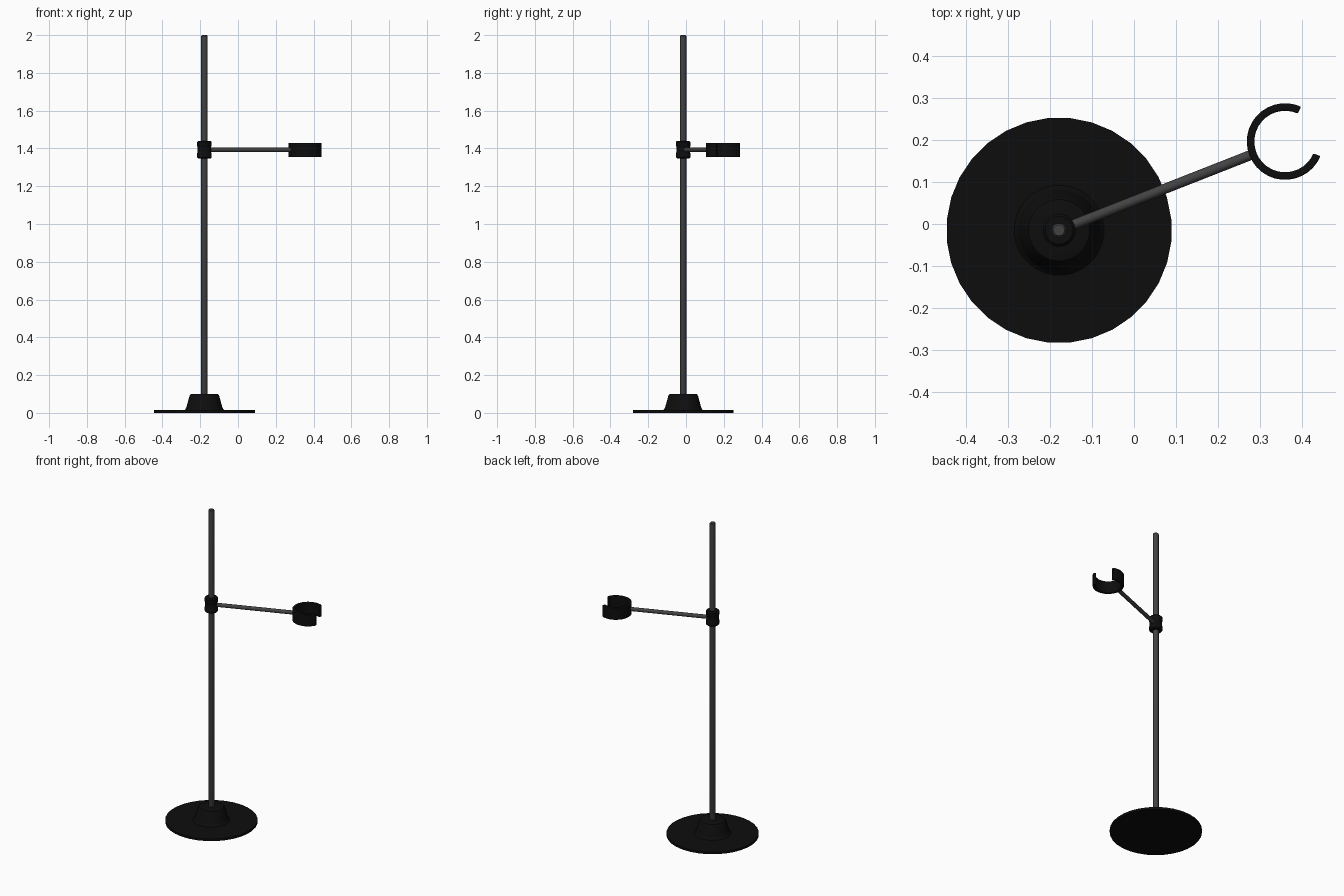
import bpy, bmesh, math
from mathutils import Vector

cube = bpy.data.objects.get("Cube")
if cube:
    bpy.data.objects.remove(cube, do_unlink=True)


def material(name, value):
    m = bpy.data.materials.new(name)
    m.use_nodes = True
    colour = (value, value, value, 1)
    m.diffuse_color = colour
    m.node_tree.nodes["Principled BSDF"].inputs["Base Color"].default_value = colour
    return m


black = material("matte black", 0.004)
grey = material("dark grey metal", 0.055)
AXIS = Vector((-0.178, -0.015, 0))
RING = Vector((0.359, 0.196, 0))
HEADING = math.atan2(RING.y - AXIS.y, RING.x - AXIS.x)


def finish(name, bm, mat, angle=35):
    bmesh.ops.recalc_face_normals(bm, faces=bm.faces)
    mesh = bpy.data.meshes.new(name)
    bm.to_mesh(mesh)
    bm.free()
    mesh.materials.append(mat)
    ob = bpy.data.objects.new(name, mesh)
    bpy.context.collection.objects.link(ob)
    bpy.ops.object.select_all(action='DESELECT')
    bpy.context.view_layer.objects.active = ob
    ob.select_set(True)
    bpy.ops.object.shade_smooth_by_angle(angle=math.radians(angle))
    return ob


def lathe(name, profile, sides, mat):
    """Stack capped rings of (radius, height) around the stand axis."""
    bm = bmesh.new()
    rings = []
    for r, z in profile:
        angles = [2 * math.pi * (i + 0.5) / sides for i in range(sides)]
        rings.append([bm.verts.new(AXIS + Vector((r * math.cos(a), r * math.sin(a), z)))
                      for a in angles])
    for low, high in zip(rings, rings[1:]):
        for i in range(sides):
            j = (i + 1) % sides
            bm.faces.new((low[i], low[j], high[j], high[i]))
    bm.faces.new(rings[0])
    bm.faces.new(rings[-1])
    return finish(name, bm, mat)


# Stand: plate, flared socket, pole and sliding clamp
lathe("base_plate", [(0.268, 0), (0.268, 0.014)], 32, black)
lathe("base_socket", [(0.108, 0.013), (0.1, 0.02), (0.095, 0.032),
                      (0.079, 0.09), (0.073, 0.099), (0.066, 0.101)], 32, black)
lathe("pole", [(0.012, 0.05), (0.017, 0.06), (0.017, 1.995), (0.013, 2.0)], 16, grey)
lathe("clamp_collar", [(0.033, 1.347), (0.039, 1.353), (0.039, 1.375), (0.036, 1.38),
                       (0.036, 1.408), (0.039, 1.413), (0.039, 1.434), (0.033, 1.44)],
      24, black)

# Arm running from the clamp to the ring
arm_start = AXIS + Vector((0, 0, 1.392))
arm_end = RING + Vector((0, 0, 1.392))
direction = (arm_end - arm_start).normalized()
arm_start += direction * 0.025
arm_end -= direction * 0.08
bm = bmesh.new()
bmesh.ops.create_cone(bm, cap_ends=True, segments=16, radius1=0.012, radius2=0.012,
                      depth=(arm_end - arm_start).length)
arm = finish("arm", bm, grey)
arm.location = (arm_start + arm_end) / 2
arm.rotation_euler = direction.to_track_quat('Z', 'Y').to_euler()

# Open ring: a rectangular section swept around, with the gap facing outward
bm = bmesh.new()
GAP = math.radians(44)
STEPS = 26
section = [(0.073, 1.354), (0.091, 1.354), (0.091, 1.43), (0.073, 1.43)]
slices = []
for i in range(STEPS + 1):
    a = HEADING + GAP + (2 * math.pi - 2 * GAP) * i / STEPS
    slices.append([bm.verts.new(RING + Vector((r * math.cos(a), r * math.sin(a), z)))
                   for r, z in section])
for s, t in zip(slices, slices[1:]):
    for k in range(4):
        n = (k + 1) % 4
        bm.faces.new((s[k], s[n], t[n], t[k]))
bm.faces.new(slices[0])
bm.faces.new(slices[-1])
ring = finish("holder_ring", bm, black)
bevel = ring.modifiers.new("soft edges", 'BEVEL')
bevel.width = 0.003
bevel.segments = 2
bevel.limit_method = 'ANGLE'
bevel.angle_limit = math.radians(40)
